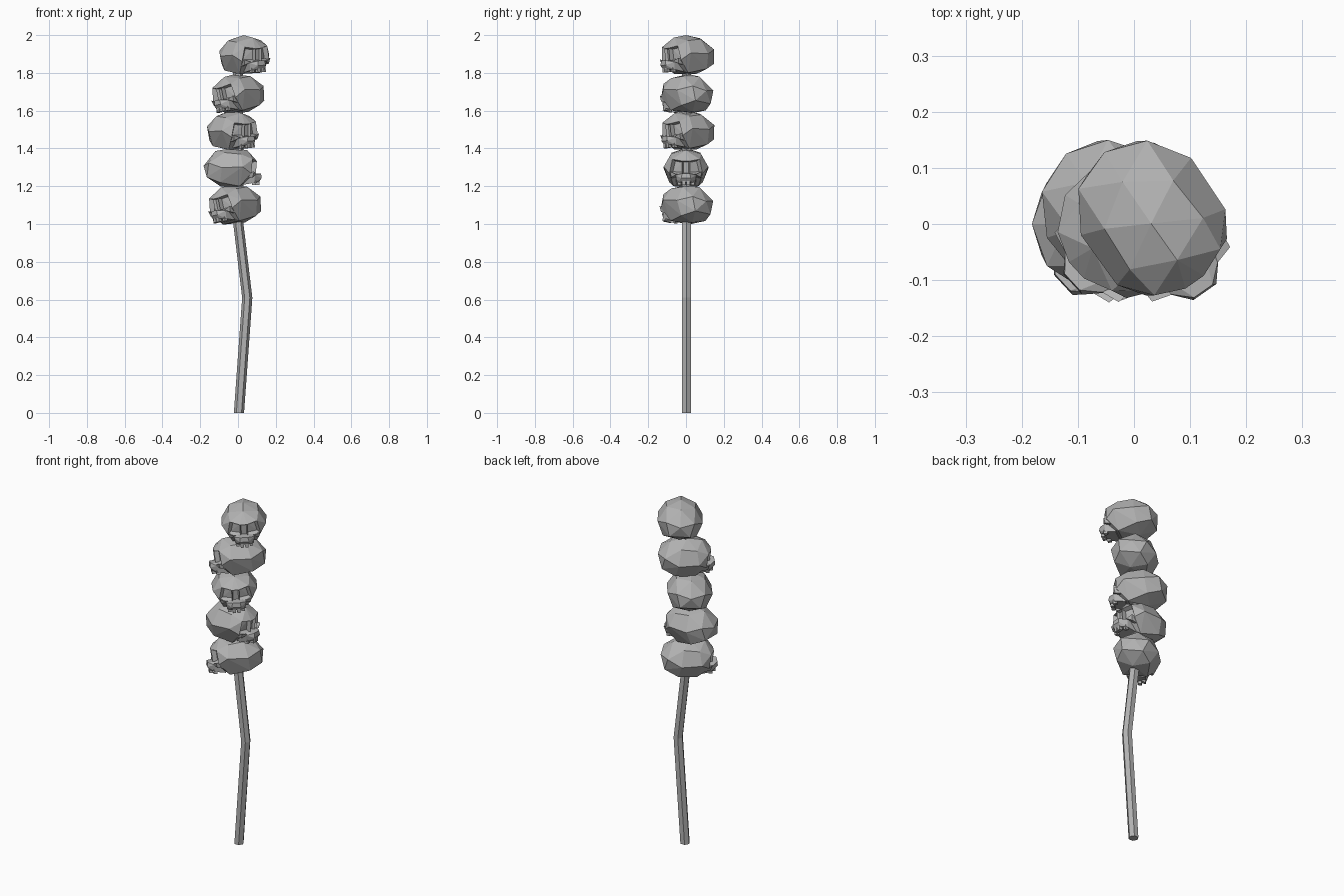
import bpy, bmesh, math
from mathutils import Matrix, Vector, Euler

cube = bpy.data.objects.get("Cube")
if cube:
    bpy.data.objects.remove(cube)

grey = bpy.data.materials.new("stone grey")
grey.use_nodes = True
colour = (0.45, 0.45, 0.45, 1)
grey.diffuse_color = colour
grey.node_tree.nodes["Principled BSDF"].inputs["Base Color"].default_value = colour


def finish(name, bm):
    bmesh.ops.recalc_face_normals(bm, faces=bm.faces)
    mesh = bpy.data.meshes.new(name)
    bm.to_mesh(mesh)
    bm.free()
    mesh.materials.append(grey)
    ob = bpy.data.objects.new(name, mesh)
    bpy.context.collection.objects.link(ob)
    return ob


def hull(bm, points):
    verts = [bm.verts.new(p) for p in points]
    out = bmesh.ops.convex_hull(bm, input=verts)
    loose = [v for v in out["geom_interior"] if isinstance(v, bmesh.types.BMVert)]
    bmesh.ops.delete(bm, geom=loose, context="VERTS")


def mirrored(points):
    return [(x, s * y, z) for x, y, z in points for s in (1, -1)]


def sink(bm, corners, thickness, depth):
    """Inset and push in the faces spanning the given corners."""
    ends = [Vector(c) for c in corners]
    faces = [f for f in bm.faces
             if all(min((v.co - c).length for c in ends) < 1e-4 for v in f.verts)]
    if faces:
        bmesh.ops.inset_region(bm, faces=faces, thickness=thickness, depth=-depth,
                               use_even_offset=True)


# Skull profile: x is forward
MIDLINE = [(-.152, 0, .01), (-.09, 0, .088), (0, 0, .105), (.08, 0, .092), (-.06, 0, -.1)]
SIDE = [(-.125, .075, .025), (-.135, .055, -.05), (-.04, .075, .08), (.045, .08, .072),
        (-.055, .12, 0), (.055, .118, .005), (-.065, .088, -.078), (.04, .065, -.098)]
EYE = [(.108, .072, .045), (.13, .02, .035), (.124, .02, -.035), (.1, .088, -.03)]


def build_skull_mesh():
    bm = bmesh.new()
    hull(bm, MIDLINE + mirrored(SIDE + EYE))
    bmesh.ops.recalc_face_normals(bm, faces=bm.faces)
    # Eye sockets and nose hole
    for s in (1, -1):
        sink(bm, [(x, s * y, z) for x, y, z in EYE], .009, .025)
    sink(bm, mirrored(EYE[1:3]), .006, .015)
    bmesh.ops.dissolve_limit(bm, angle_limit=math.radians(2),
                             verts=bm.verts, edges=bm.edges)
    # Upper jaw, cheekbones and teeth
    hull(bm, mirrored([(.05, .06, -.03), (.06, .05, -.09), (.152, .02, -.03),
                       (.155, .025, -.055), (.12, .055, -.04), (.115, .048, -.08),
                       (.142, .02, -.075)]))
    for s in (1, -1):
        hull(bm, [(x, s * y, z) for x, y, z in
                  [(.05, .09, -.03), (.05, .08, -.06), (.115, .085, -.02),
                   (.108, .078, -.05), (.125, .05, -.035), (.06, .06, -.06)]])
        for along, across in ((.135, .012), (.115, .036)):
            m = Matrix.Translation((along, s * across, -.08)) @ Matrix.Diagonal((.02, .018, .024, 1))
            bmesh.ops.create_cube(bm, size=1, matrix=m)
    return bm


# Stacked skulls: centre, heading, roll and pitch in degrees
STACK = [("lowest_skull", (-.02, .002, 1.105), -137, 9, 2),
         ("second_skull", (-.03, 0, 1.298), 0, 0, 0),
         ("middle_skull", (-.027, .006, 1.495), -52, 3, 0),
         ("fourth_skull", (-.003, .003, 1.69), -137, 9, 2),
         ("top_skull", (.035, .004, 1.895), -55, 3, 0)]
for name, place, heading, roll, pitch in STACK:
    ob = finish(name, build_skull_mesh())
    ob.location = place
    ob.rotation_euler = Euler([math.radians(a) for a in (roll, pitch, heading)])

# Bent six-sided pole
bm = bmesh.new()
rings = []
for x, z in ((.005, 0), (.049, .61), (.002, 1), (0, 1.9)):
    rings.append([bm.verts.new((x + .027 * math.cos(i * math.pi / 3),
                                .002 + .027 * math.sin(i * math.pi / 3), z)) for i in range(6)])
for low, high in zip(rings, rings[1:]):
    for i in range(6):
        j = (i + 1) % 6
        bm.faces.new((low[i], low[j], high[j], high[i]))
bm.faces.new(rings[0])
bm.faces.new(rings[-1])
finish("bent_pole", bm)
